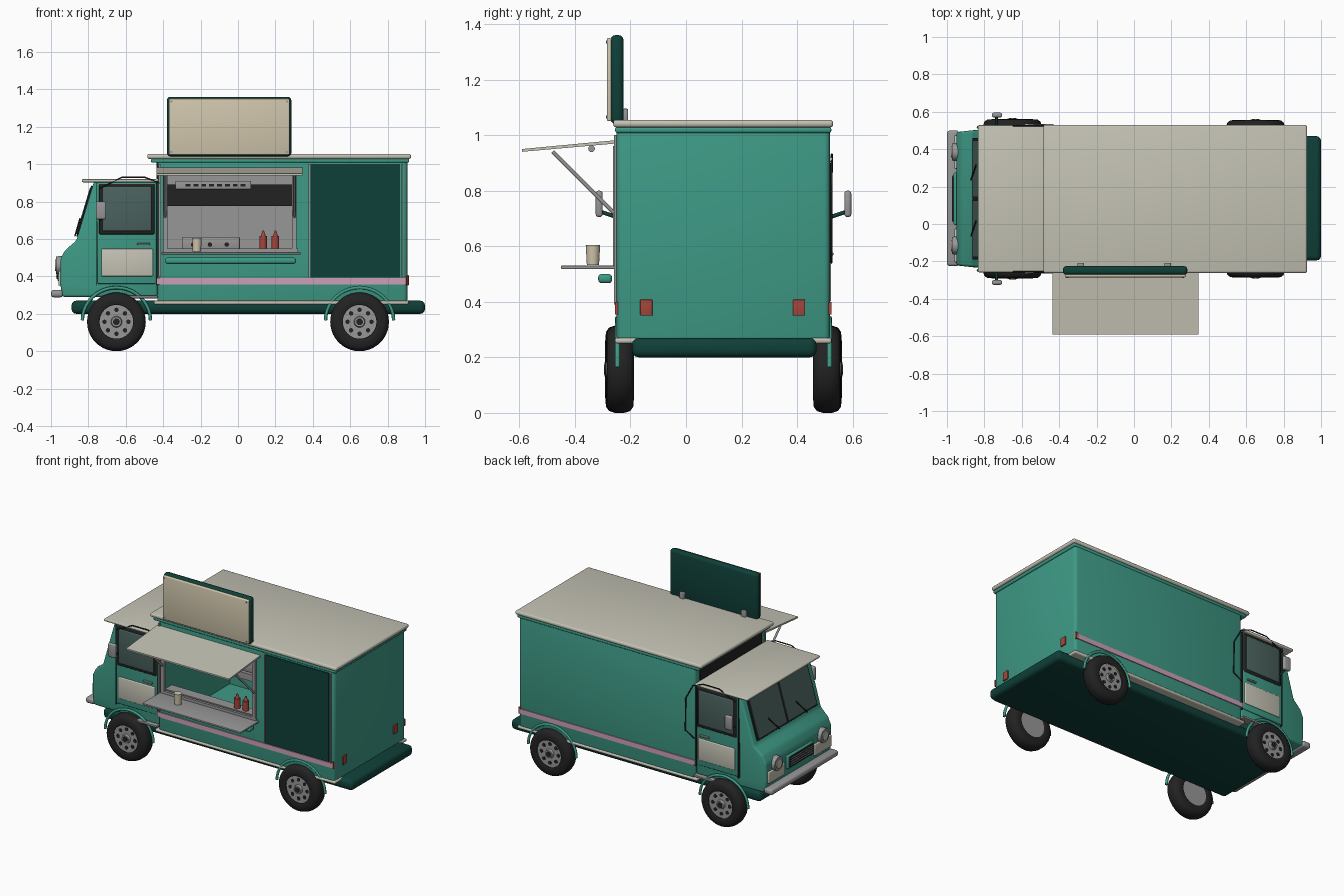
import bpy, bmesh, math
from mathutils import Vector

if "Cube" in bpy.data.objects:
    bpy.data.objects.remove(bpy.data.objects["Cube"], do_unlink=True)

CY = 0.135          # centre line of the truck body
made = []


def material(name, r, g, b):
    lin = [((c / 255 + 0.055) / 1.055) ** 2.4 for c in (r, g, b)] + [1]
    m = bpy.data.materials.new(name)
    m.use_nodes = True
    m.diffuse_color = lin
    m.node_tree.nodes["Principled BSDF"].inputs["Base Color"].default_value = lin
    return m


TEAL = material("teal paint", 62, 154, 134)
DARK = material("dark green paint", 15, 64, 57)
CREAM = material("off white", 197, 195, 181)
BEIGE = material("beige", 208, 198, 172)
PINK = material("pink stripe", 205, 160, 182)
RED = material("red", 164, 70, 58)
GREY = material("metal grey", 150, 151, 150)
BLACK = material("black rubber", 34, 34, 35)
GLASS = material("tinted glass", 74, 98, 94)


def add(name, bm, mat):
    bmesh.ops.recalc_face_normals(bm, faces=bm.faces[:])
    me = bpy.data.meshes.new(name)
    bm.to_mesh(me)
    bm.free()
    ob = bpy.data.objects.new(name, me)
    me.materials.append(mat)
    bpy.context.collection.objects.link(ob)
    made.append(ob)
    return ob


def round_edges(bm, size, segs):
    if size:
        bmesh.ops.bevel(bm, geom=bm.edges[:], offset=size, segments=segs,
                        profile=0.5, affect='EDGES')


def box(name, x, y, z, mat, bevel=0, segs=3):
    bm = bmesh.new()
    bmesh.ops.create_cube(bm, size=1)
    for v in bm.verts:
        v.co = [(a + b) / 2 + c * (b - a) for (a, b), c in zip((x, y, z), v.co)]
    round_edges(bm, bevel, segs)
    return add(name, bm, mat)


def rod(name, p, q, r, mat, r2=None, n=16):
    p, q = Vector(p), Vector(q)
    bm = bmesh.new()
    bmesh.ops.create_cone(bm, cap_ends=True, segments=n, radius1=r,
                          radius2=r if r2 is None else r2, depth=(q - p).length)
    ob = add(name, bm, mat)
    ob.location = (p + q) / 2
    ob.rotation_euler = (q - p).to_track_quat('Z', 'Y').to_euler()
    return ob


def tube(name, pts, r, mat):
    cu = bpy.data.curves.new(name, 'CURVE')
    cu.dimensions = '3D'
    cu.bevel_depth, cu.bevel_resolution, cu.use_fill_caps = r, 2, True
    sp = cu.splines.new('POLY')
    sp.points.add(len(pts) - 1)
    for s, p in zip(sp.points, pts):
        s.co = (*p, 1)
    cu.materials.append(mat)
    ob = bpy.data.objects.new(name, cu)
    bpy.context.collection.objects.link(ob)


def prism(name, profile, y, mat, bevel=0):
    bm = bmesh.new()
    f = bm.faces.new([bm.verts.new((a, y[0], b)) for a, b in profile])
    ext = bmesh.ops.extrude_face_region(bm, geom=[f])["geom"]
    bmesh.ops.translate(bm, vec=(0, y[1] - y[0], 0),
                        verts=[g for g in ext if isinstance(g, bmesh.types.BMVert)])
    round_edges(bm, bevel, 3)
    return add(name, bm, mat)


def lathe(name, profile, centre, mat, n=40):
    bm = bmesh.new()
    vs = [bm.verts.new((r, d, 0)) for r, d in profile]
    es = [bm.edges.new((a, b)) for a, b in zip(vs, vs[1:])]
    bmesh.ops.spin(bm, geom=vs + es, cent=(0, 0, 0), axis=(0, 1, 0),
                   angle=math.tau, steps=n)
    bmesh.ops.remove_doubles(bm, verts=bm.verts[:], dist=0.0001)
    ob = add(name, bm, mat)
    ob.location = centre
    return ob


def cut(ob, cutter):
    mod = ob.modifiers.new("opening", 'BOOLEAN')
    mod.operation, mod.object, mod.solver = 'DIFFERENCE', cutter, 'EXACT'
    bpy.context.view_layer.objects.active = ob
    bpy.ops.object.modifier_apply(modifier=mod.name)
    made.remove(cutter)
    bpy.data.objects.remove(cutter, do_unlink=True)


# Chassis and hollow kitchen body with the serving opening
box("chassis", (-.89, 1), (-.195, .47), (.2, .27), DARK, .025)
body = box("kitchen_body", (-.43, .905), (-.25, .518), (.255, 1.03), TEAL, .02)
cut(body, box("room_cutter", (-.41, .885), (-.23, .498), (.3, 1.0), TEAL))
cut(body, box("window_cutter", (-.39, .305), (-.4, -.1), (.525, .965), TEAL))
box("body_base_rail", (-.45, .912), (-.256, .524), (.25, .27), CREAM, .008)
box("roof_trim", (-.465, .915), (-.255, .523), (1.008, 1.03), TEAL, .008)
box("roof", (-.485, .925), (-.262, .53), (1.028, 1.055), CREAM, .011)
box("front_bulkhead_panel", (-.437, -.42), (-.2, .47), (.92, 1.01), BLACK)

# Kitchen interior
box("kitchen_back_wall", (-.4, .4), (.485, .497), (.45, .99), GREY)
box("kitchen_dark_band", (-.4, .4), (.475, .487), (.775, .89), BLACK)
box("kitchen_counter", (-.4, .4), (.25, .485), (.5, .545), GREY)
box("extractor_hood", (-.335, .07), (.3, .475), (.865, .91), GREY, .005)
box("stove", (-.3, .01), (.27, .46), (.545, .61), GREY, .006)
for i in range(8):
    x = -.28 + i * .042
    box("hood_slot", (x, x + .026), (.294, .302), (.88, .895), BLACK)
for x in (-.24, -.15, -.06):
    rod("stove_knob", (x, .262, .57), (x, .272, .57), .012, BLACK)
for x in (.135, .2):
    rod("sauce_bottle", (x, -.2, .55), (x, -.2, .615), .02, RED)
    rod("bottle_nozzle", (x, -.2, .615), (x, -.2, .645), .014, RED, .004)
box("inner_ledge", (-.39, .305), (-.235, -.16), (.53, .55), GREY)

# Serving hatch, shelf and awning
box("serving_shelf", (-.41, .335), (-.45, -.245), (.518, .53), GREY, .003)
box("shelf_rear_lip", (-.4, .32), (-.262, -.245), (.53, .548), GREY)
box("shelf_bracket", (-.39, .31), (-.316, -.266), (.467, .5), TEAL, .012)
rod("cup", (-.22, -.335, .532), (-.22, -.335, .605), .022, BEIGE, .026, 24)
prism("awning", [(-.59, .94), (-.59, .95), (-.25, .982), (-.25, .97)],
      (-.345, .435), CREAM).rotation_euler = (0, 0, math.pi / 2)
for x in (-.39, .302):
    rod("awning_strut", (x, -.48, .94), (x, -.25, .71), .007, GREY)
    box("window_post", (x - .012, x + .012), (-.262, -.24), (.53, .96), GREY)
for x in (-.27, -.04, .18):
    rod("awning_lamp", (x - .03, -.34, .951), (x + .03, -.34, .951), .012, GREY)

# Dark side panel, stripes and trims
box("side_panel", (.39, .865), (-.258, -.245), (.395, 1.0), DARK)
for x in (.382, .878):
    box("panel_trim", (x - .005, x + .005), (-.26, -.245), (.39, 1.0), GREY)
box("trim_post", (-.425, -.412), (-.258, -.245), (.4, 1.0), GREY)
for y in ((-.256, -.245), (.513, .524)):
    box("pink_stripe", (-.435, .895), y, (.357, .39), PINK)
    box("side_marker", (.885, .902), y, (.355, .4), RED)

# Roof sign
box("sign_frame", (-.38, .285), (-.272, -.225), (1.04, 1.36), DARK, .018)
box("sign_board", (-.37, .275), (-.285, -.262), (1.05, 1.35), BEIGE, .006)
for x in (-.285, .18):
    box("sign_support", (x - .018, x + .018), (-.228, -.208), (1.045, 1.095), GREY, .005)
for x in (-.357, .262):
    for z in (1.065, 1.335):
        rod("sign_screw", (x, -.288, z), (x, -.28, z), .006, GREY, n=10)

# Cab with a slightly tapered nose
cab = prism("cab", [(-.94, .29), (-.95, .36), (-.95, .49), (-.925, .54), (-.865, .59),
                    (-.77, .907), (-.43, .907), (-.43, .29)], (-.238, .508), TEAL, .014)
for v in cab.data.vertices:
    if v.co.x < -.8:
        v.co.y = CY + (v.co.y - CY) * (1 - (-.8 - v.co.x) * .3)
box("cab_roof", (-.835, -.435), (-.258, .528), (.903, .92), CREAM, .006)

# Windscreen panes, frame and wipers on the sloping front
lean = math.atan2(.095, .317)


def slanted(name, y, half, depth, mat, bevel=0):
    ob = box(name, (-depth, depth), y, (-half, half), mat, bevel)
    ob.location = (-.819, 0, .748)
    ob.rotation_euler = (0, lean, 0)


slanted("windscreen_seal", (CY - .325, CY + .325), .142, .006, BLACK, .004)
slanted("windscreen_right", (CY - .312, CY - .01), .13, .01, GLASS)
slanted("windscreen_left", (CY + .01, CY + .312), .13, .01, GLASS)
for y in (CY - .2, CY + .1):
    tube("wiper", [(-.872, y, .615), (-.845, y + .08, .71)], .004, BLACK)

# Grille, lamps and bumper
box("grille_frame", (-.965, -.94), (CY - .14, CY + .14), (.375, .465), TEAL, .008)
box("grille", (-.97, -.945), (CY - .125, CY + .125), (.385, .455), BLACK)
for i in range(4):
    z = .397 + i * .015
    box("grille_bar", (-.974, -.96), (CY - .12, CY + .12), (z, z + .004), GREY)
box("front_bumper", (-1, -.935), (CY - .36, CY + .365), (.288, .328), GREY, .015)
for s in (-1, 1):
    y = CY + s * .25
    box("lamp_panel", (-.96, -.94), (y - .09, y + .09), (.35, .43), CREAM, .006)
    rod("headlamp_ring", (-.94, y, .46), (-.973, y, .46), .05, GREY, .046, 28)
    rod("headlamp_lens", (-.95, y, .46), (-.978, y, .46), .036, CREAM, .03, 28)

# Doors, mirrors and side details on both sides of the cab
for s in (-1, 1):
    def side(a, b):
        return tuple(sorted((CY + s * a, CY + s * b)))

    def Y(a):
        return CY + s * a
    box("door", (-.752, -.44), side(.36, .38), (.36, .9), TEAL, .006)
    box("door_window_seal", (-.742, -.447), side(.37, .386), (.625, .895), BLACK, .006)
    box("door_window", (-.725, -.462), side(.37, .39), (.642, .88), GLASS, .008)
    box("door_cream_panel", (-.73, -.455), side(.37, .387), (.4, .548), CREAM, .006)
    box("door_handle", (-.54, -.47), side(.38, .396), (.567, .578), GREY, .004)
    box("door_step", (-.7, -.43), side(.34, .4), (.283, .297), GREY, .004)
    for x in (-.755, -.437):
        box("door_seam", (x - .002, x + .002), side(.36, .381), (.35, .9), BLACK)
    box("mirror", (-.76, -.705), side(.435, .46), (.705, .8), GREY, .01)
    rod("mirror_arm", (-.735, Y(.37), .7), (-.735, Y(.445), .725), .007, DARK)
    tube("cab_cable", [(x, Y(a), z) for x, a, z in (
        (-.74, .385, .87), (-.65, .39, .915), (-.62, .39, .93), (-.5, .39, .93),
        (-.42, .39, .9), (-.365, .388, .8), (-.36, .388, .58), (-.43, .388, .54))
        ][:8 if s > 0 else 5], .004, BLACK)
    # Wheels with arches, bolts and inner discs
    for x in (-.65, .65):
        out = .372 if x > 0 else .376
        c = (x, Y(out), .157)
        lathe("tyre", [(.09, .046), (.1, .05), (.135, .047), (.15, .036), (.157, .015),
                       (.157, -.015), (.15, -.036), (.135, -.047), (.1, -.05),
                       (.09, -.046)], c, BLACK)
        rod("wheel_disc", (x, Y(out - .045), .157), (x, Y(out + .036), .157), .094, GREY, n=40)
        rod("wheel_hub", (x, Y(out + .03), .157), (x, Y(out + .052), .157), .032, GREY, .026, 24)
        rod("hub_cap", (x, Y(out + .05), .157), (x, Y(out + .055), .157), .018, BLACK)
        for k in range(8):
            a = k * math.tau / 8
            px, pz = x + .064 * math.cos(a), .157 + .064 * math.sin(a)
            rod("wheel_hole", (px, Y(out + .03), pz), (px, Y(out + .039), pz), .012, BLACK, n=12)
        tube("wheel_arch", [(x + .182 * math.cos(a), Y(.382), .165 + .175 * math.sin(a))
                            for a in (k * math.pi / 20 for k in range(21))], .009, TEAL)

# Rear lights
for y in (-.143, .407):
    box("tail_light", (.9, .913), (y - .022, y + .022), (.35, .408), RED, .003)

# Smooth rounded edges, keep creases sharp
bpy.ops.object.select_all(action='DESELECT')
for ob in made:
    ob.select_set(True)
bpy.context.view_layer.objects.active = body
bpy.ops.object.shade_smooth_by_angle(angle=math.radians(40))
